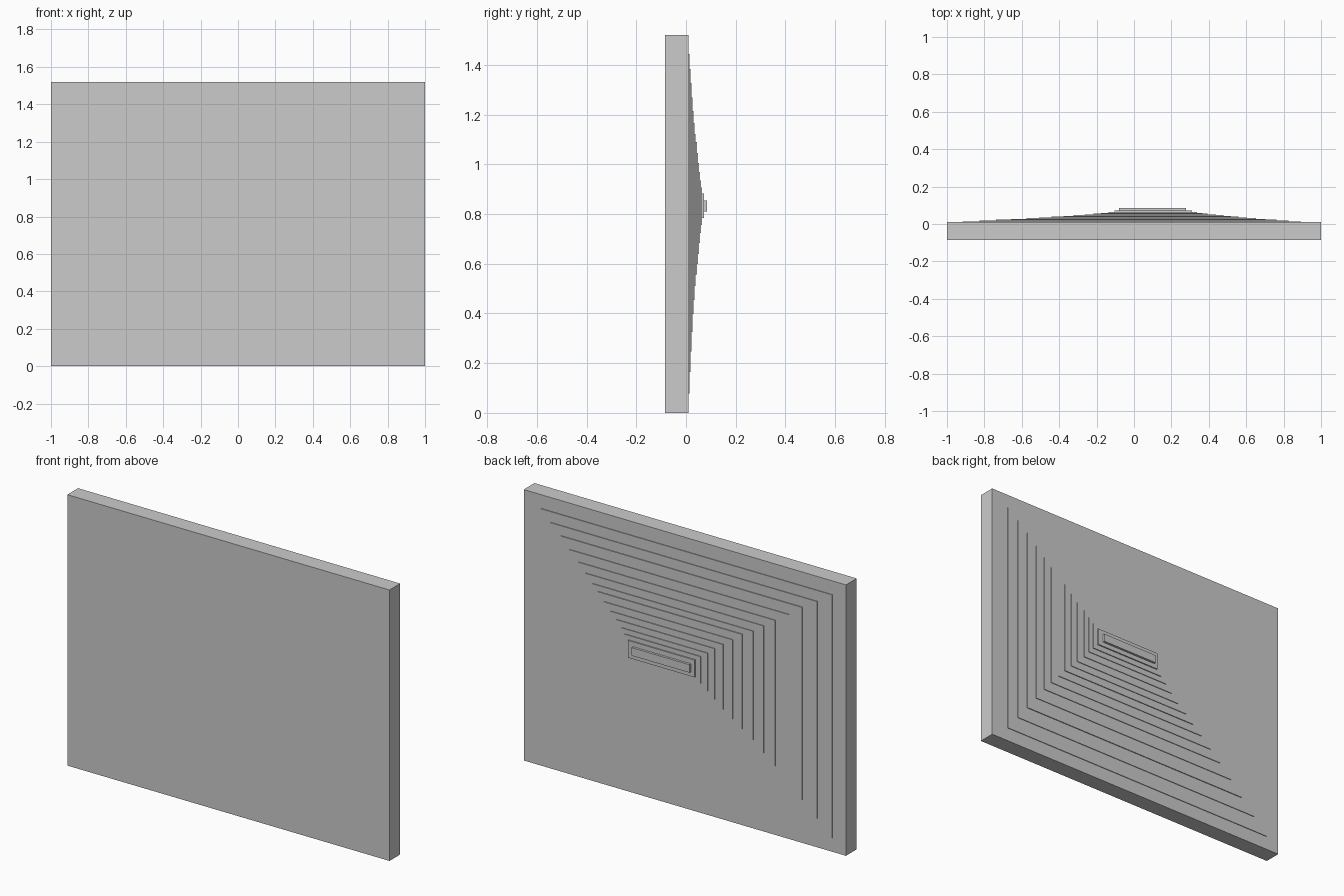
import bpy
import bmesh

# Stepped panel: a slab whose back rises in shallow rectangular terraces
# Each terrace: x min, x max, z min, z max, y of its face
tiers = [
    (-1.0, 1.0, 0.0, 1.52, 0.010),
    (-0.916, 0.892, 0.078, 1.443, 0.014),
    (-0.825, 0.827, 0.165, 1.383, 0.018),
    (-0.737, 0.763, 0.247, 1.328, 0.023),
    (-0.657, 0.704, 0.326, 1.268, 0.027),
    (-0.575, 0.651, 0.398, 1.215, 0.031),
    (-0.507, 0.605, 0.455, 1.167, 0.035),
    (-0.442, 0.559, 0.511, 1.122, 0.039),
    (-0.378, 0.519, 0.557, 1.089, 0.044),
    (-0.323, 0.478, 0.600, 1.045, 0.048),
    (-0.265, 0.438, 0.640, 1.005, 0.052),
    (-0.217, 0.394, 0.684, 0.970, 0.056),
    (-0.176, 0.365, 0.724, 0.935, 0.060),
    (-0.136, 0.338, 0.755, 0.907, 0.065),
    (-0.103, 0.310, 0.785, 0.882, 0.072),
    (-0.081, 0.278, 0.810, 0.855, 0.085),
]

bm = bmesh.new()


def ring(x0, x1, z0, z1, y):
    return [bm.verts.new((x, y, z)) for x, z in
            ((x0, z0), (x1, z0), (x1, z1), (x0, z1))]


# Loft: each rectangle is extruded back, then stepped in to the next
rings = []
y_prev = -0.085
for x0, x1, z0, z1, y in tiers:
    rings += [ring(x0, x1, z0, z1, y_prev), ring(x0, x1, z0, z1, y)]
    y_prev = y

for a, b in zip(rings, rings[1:]):
    for i in range(4):
        j = (i + 1) % 4
        bm.faces.new((a[i], a[j], b[j], b[i]))
bm.faces.new(rings[0])
bm.faces.new(rings[-1])
bmesh.ops.recalc_face_normals(bm, faces=bm.faces)

mesh = bpy.data.meshes.new("stepped_panel")
bm.to_mesh(mesh)
bm.free()
bpy.context.collection.objects.link(bpy.data.objects.new("stepped_panel", mesh))
